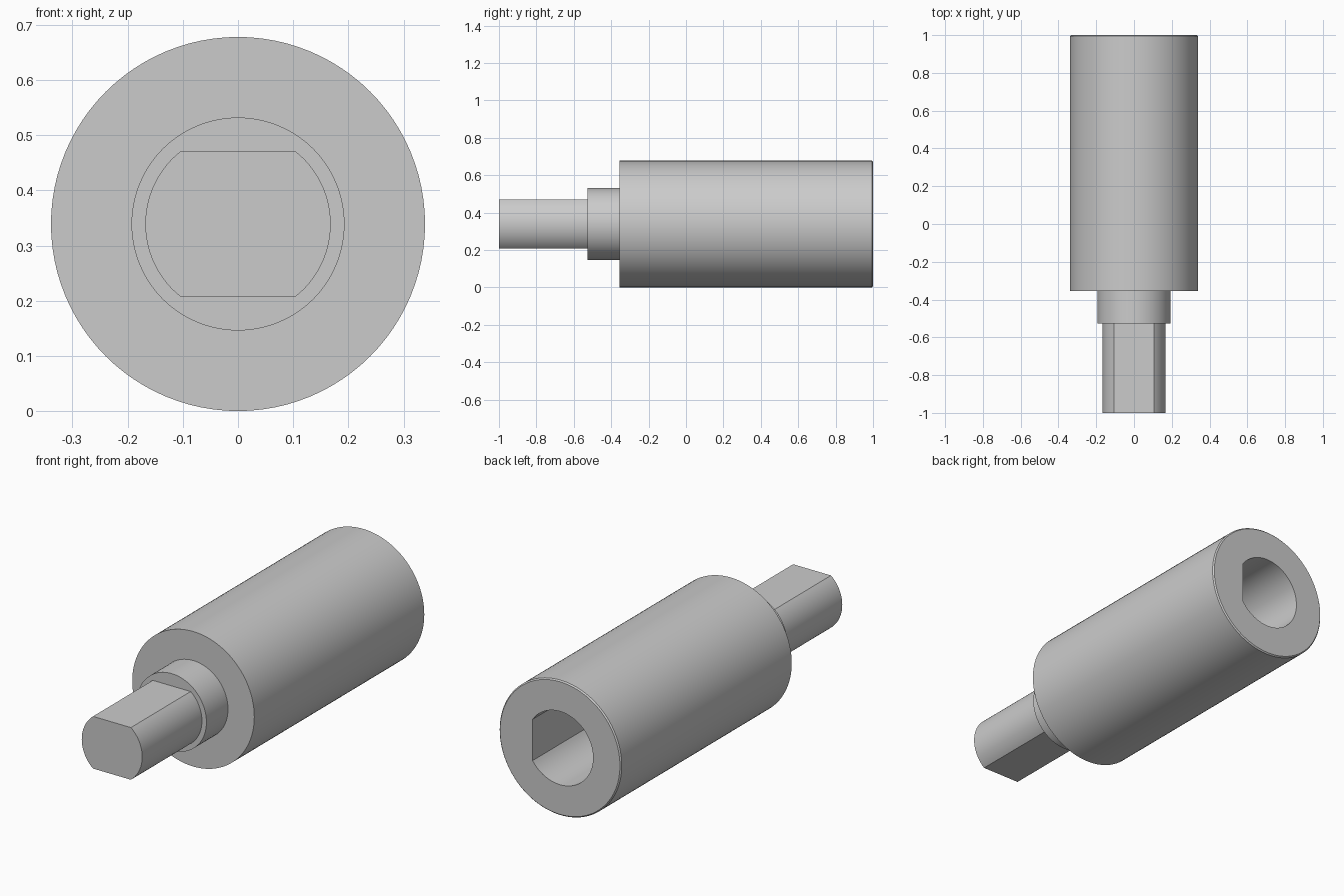
import bpy, bmesh, math

if "Cube" in bpy.data.objects:
    bpy.data.objects.remove(bpy.data.objects["Cube"])

AXIS_Z = 0.339
SEGMENTS = 96

steel = bpy.data.materials.new("grey_steel")
steel.use_nodes = True
GREY = (0.6, 0.6, 0.6, 1)
steel.diffuse_color = GREY
steel.node_tree.nodes["Principled BSDF"].inputs["Base Color"].default_value = GREY


def arc(radius, start, end, count):
    """Points (x, z) on an arc, both ends included."""
    step = (end - start) / count
    return [(radius * math.cos(start + step * i), radius * math.sin(start + step * i))
            for i in range(count + 1)]


def circle(radius):
    return arc(radius, 0, math.tau, SEGMENTS)[:-1]


def add_part(name, sections, open_ends=False):
    """Loft matching outlines, given as (y, outline), along the y axis."""
    bm = bmesh.new()
    rings = [[bm.verts.new((x, y, AXIS_Z + z)) for x, z in outline]
             for y, outline in sections]
    for a, b in zip(rings, rings[1:]):
        for i in range(len(a)):
            j = (i + 1) % len(a)
            bm.faces.new((a[i], a[j], b[j], b[i]))
    bm.faces.new(rings[0])
    bm.faces.new(rings[-1])
    bmesh.ops.recalc_face_normals(bm, faces=bm.faces)
    mesh = bpy.data.meshes.new(name)
    bm.to_mesh(mesh)
    bm.free()
    mesh.materials.append(steel)
    part = bpy.data.objects.new(name, mesh)
    bpy.context.collection.objects.link(part)
    return part


# Main sleeve with a finely broken rear edge
sleeve = add_part("sleeve", [(-0.355, circle(0.339)), (0.994, circle(0.339)),
                             (1.0, circle(0.333))])

# D-shaped blind bore with its flat on the left
flat = math.acos(0.152 / 0.184)
bore = add_part("bore_cutter", [(0.1, arc(0.184, flat, math.tau - flat, 72)),
                                (1.1, arc(0.184, flat, math.tau - flat, 72))])
bore.hide_render = True
cut = sleeve.modifiers.new("bore", "BOOLEAN")
cut.operation = "DIFFERENCE"
cut.solver = "EXACT"
cut.object = bore
bpy.context.view_layer.objects.active = sleeve
sleeve.select_set(True)
bpy.ops.object.modifier_apply(modifier=cut.name)
bpy.data.objects.remove(bore)

# Round collar
collar = add_part("collar", [(-0.526, circle(0.193)), (-0.355, circle(0.193))])

# Drive shaft with flats on top and bottom
half = math.asin(0.131 / 0.168)
outline = arc(0.168, -half, half, 28) + arc(0.168, math.pi - half, math.pi + half, 28)
shaft = add_part("drive_shaft", [(-1.0, outline), (-0.526, outline)])

# Smooth the round walls, keep the edges sharp
for part in (sleeve, collar, shaft):
    bpy.ops.object.select_all(action="DESELECT")
    part.select_set(True)
    bpy.context.view_layer.objects.active = part
    bpy.ops.object.shade_smooth_by_angle(angle=math.radians(30))
